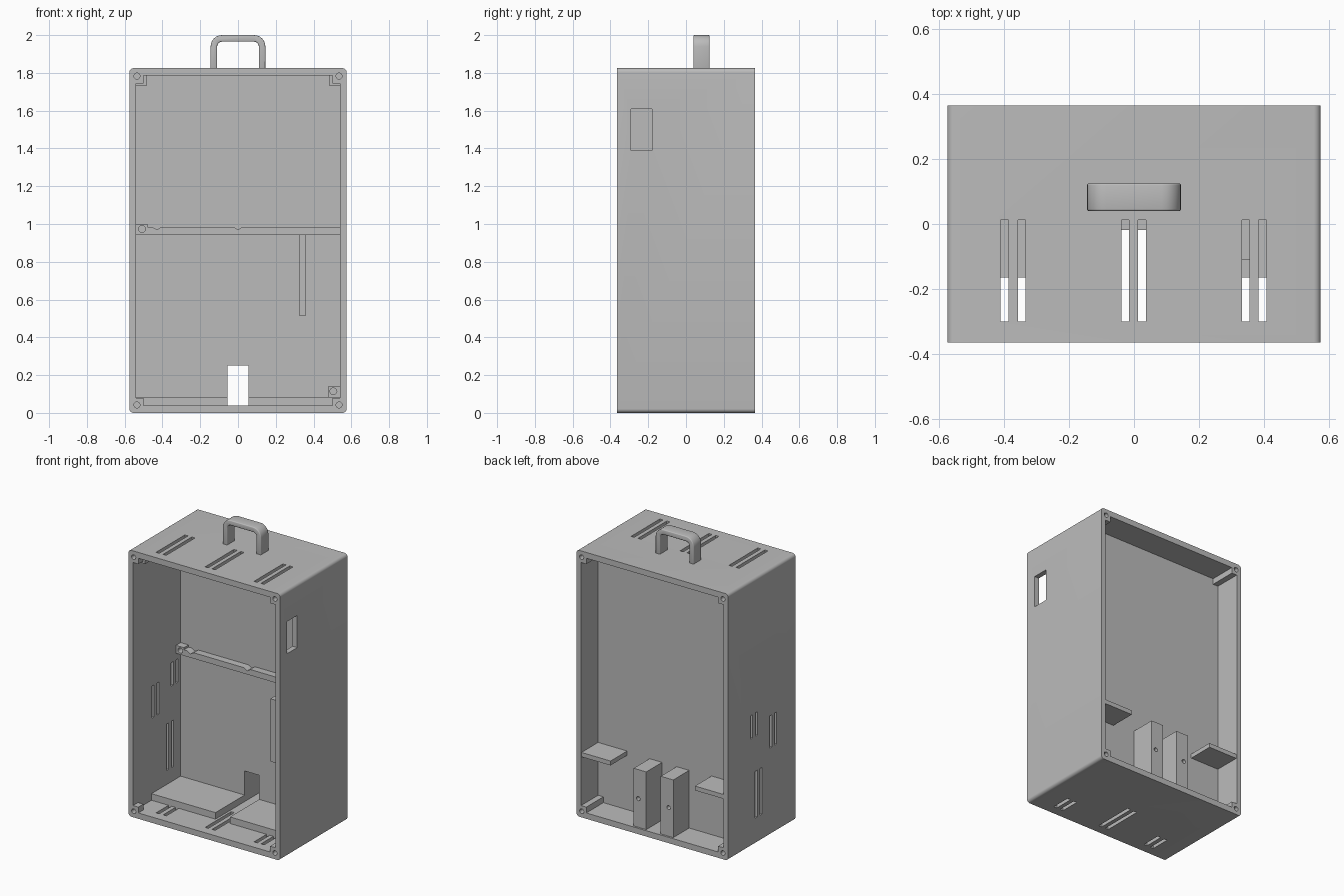
import bpy, bmesh, math

cube = bpy.data.objects.get("Cube")
if cube:
    bpy.data.objects.remove(cube, do_unlink=True)

grey = bpy.data.materials.new("plain_grey")
grey.use_nodes = True
COLOR = (0.5, 0.5, 0.5, 1)
grey.diffuse_color = COLOR
grey.node_tree.nodes["Principled BSDF"].inputs["Base Color"].default_value = COLOR

# Main depths and sizes
FRONT, BACK = -0.365, 0.365
PANEL_FRONT, PANEL_BACK = 0.15, 0.18
HALF, TOP, WALL = 0.575, 1.825, 0.04
IN_X, IN_LOW, IN_TOP = HALF - 0.035, WALL, TOP - WALL


def add_prism(bm, pts, y0, y1):
    """Extrude an (x, z) outline along y."""
    face = bm.faces.new([bm.verts.new((x, y0, z)) for x, z in pts])
    new = bmesh.ops.extrude_face_region(bm, geom=[face])["geom"]
    moved = [v for v in new if isinstance(v, bmesh.types.BMVert)]
    bmesh.ops.translate(bm, verts=moved, vec=(0, y1 - y0, 0))


def make(name, prisms):
    bm = bmesh.new()
    for pts, y0, y1 in prisms:
        add_prism(bm, pts, y0, y1)
    bmesh.ops.recalc_face_normals(bm, faces=bm.faces)
    mesh = bpy.data.meshes.new(name)
    bm.to_mesh(mesh)
    bm.free()
    mesh.materials.append(grey)
    obj = bpy.data.objects.new(name, mesh)
    bpy.context.collection.objects.link(obj)
    return obj


def rect(x0, x1, z0, z1):
    return [(x0, z0), (x1, z0), (x1, z1), (x0, z1)]


def arc(cx, cz, r, a0, a1, n=6):
    return [(cx + r * math.cos(math.radians(a0 + (a1 - a0) * i / n)),
             cz + r * math.sin(math.radians(a0 + (a1 - a0) * i / n)))
            for i in range(n + 1)]


def circle(cx, cz, r):
    return arc(cx, cz, r, 0, 360, 20)[:-1]


def bake(obj):
    """Replace the mesh with its modified version."""
    deps = bpy.context.evaluated_depsgraph_get()
    mesh = bpy.data.meshes.new_from_object(obj.evaluated_get(deps))
    obj.modifiers.clear()
    obj.data = mesh


def cut(obj, prisms):
    cutter = make("cutter", prisms)
    cutter.hide_render = True
    mod = obj.modifiers.new("cut", "BOOLEAN")
    mod.operation, mod.solver, mod.object = "DIFFERENCE", "EXACT", cutter
    bake(obj)
    bpy.data.objects.remove(cutter, do_unlink=True)


def smooth(obj):
    bpy.ops.object.select_all(action="DESELECT")
    obj.select_set(True)
    bpy.context.view_layer.objects.active = obj
    bpy.ops.object.shade_smooth_by_angle(angle=math.radians(35))


def notched(b):
    """Cavity outline that leaves a square screw boss in each corner."""
    quarter = [(IN_X, IN_TOP - b), (IN_X - b, IN_TOP - b), (IN_X - b, IN_TOP)]
    mid = (IN_LOW + IN_TOP) / 2
    upper = quarter + [(-x, z) for x, z in reversed(quarter)]
    return upper + [(x, 2 * mid - z) for x, z in reversed(upper)]


# Case with softly rounded long edges
R = 0.022
outline = (arc(HALF - R, TOP - R, R, 0, 90) + arc(R - HALF, TOP - R, R, 90, 180)
           + arc(R - HALF, R, R, 180, 270) + arc(HALF - R, R, R, 270, 360))
case = make("case", [(outline, FRONT, BACK)])

# Front and back compartments, with corner bosses
cut(case, [(notched(0.04), FRONT - 0.1, -0.3), (notched(0.04), PANEL_BACK, BACK + 0.1)])
cut(case, [(rect(-IN_X, IN_X, IN_LOW, IN_TOP), -0.31, PANEL_FRONT)])

# Cable opening in the divider and side window
cut(case, [(rect(-0.055, 0.055, WALL, 0.25), PANEL_FRONT - 0.02, PANEL_BACK + 0.02),
           (rect(0.5, 0.6, 1.39, 1.61), -0.29, -0.18)])

# Vent slots in the top and the floor
slots = []
for x in (-0.399, -0.346, -0.027, 0.025, 0.344, 0.396):
    w = 0.012
    slots.append((rect(x - w, x + w, TOP - 0.06, TOP + 0.1), -0.3, 0.012))
    end = -0.018 if abs(x) < 0.1 else -0.165
    slots.append((rect(x - w, x + w, -0.1, WALL + 0.02), -0.3, end))

# Paired vent slots in one side wall
for y, z0, z1 in ((0.085, 0.74, 0.9), (-0.122, 0.6, 0.82), (0.035, 0.18, 0.5)):
    for s in (-1, 1):
        yc = y + s * 0.026
        slots.append((rect(-0.6, -0.52, z0, z1), yc - 0.012, yc + 0.012))
cut(case, slots)

# Screw holes at the corners of both rims
holes = []
for x in (-0.535, 0.535):
    for z in (0.042, TOP - 0.042):
        holes.append((circle(x, z, 0.016), FRONT - 0.05, FRONT + 0.05))
        holes.append((circle(x, z, 0.016), BACK - 0.05, BACK + 0.05))
cut(case, holes)
smooth(case)

# Thicker supports behind the upper front bosses
for side, s in (("left", 1), ("right", -1)):
    xs = sorted((s * IN_X, s * (IN_X - 0.055)))
    make(side + "_boss_support", [(rect(*xs, IN_TOP - 0.055, IN_TOP), -0.312, -0.25)])

    # Floor plate, rear shelf and rear post on each side
    xs = sorted((s * 0.055, s * IN_X))
    make(side + "_floor_plate", [(rect(*xs, WALL, 0.085), -0.165, PANEL_FRONT)])
    xs = sorted((s * 0.32, s * IN_X))
    make(side + "_rear_shelf", [(rect(*xs, 0.412, 0.442), PANEL_BACK, 0.36)])
    xs = sorted((s * 0.055, s * 0.15))
    post = make(side + "_rear_post", [(rect(*xs, WALL, 0.435), PANEL_BACK, 0.352)])
    cut(post, [(circle(s * 0.115, 0.236, 0.014), 0.29, 0.4)])
    smooth(post)

# Notched rail across the divider
rail = [(-IN_X, 0.945), (IN_X, 0.945), (IN_X, 0.985)]
for x in (0, -0.43):
    rail += [(x + 0.025, 0.985), (x, 0.97), (x - 0.025, 0.985)]
rail += [(-0.48, 0.985), (-0.48, 1.0), (-IN_X, 1.0)]
mid_rail = make("mid_rail", [(rail, 0.1, PANEL_FRONT)])
cut(mid_rail, [(circle(-0.508, 0.973, 0.018), 0.05, 0.14)])
smooth(mid_rail)

# Lower mounting block and vertical fin
block = make("mounting_block", [(rect(0.48, IN_X, 0.085, 0.143), 0.1, PANEL_FRONT)])
cut(block, [(circle(0.505, 0.114, 0.018), 0.05, 0.14)])
smooth(block)
make("vertical_fin", [(rect(0.322, 0.36, 0.515, 0.945), -0.11, PANEL_FRONT)])

# Carrying handle
grip = ([(0.145, TOP - 0.01)] + arc(0.085, 1.94, 0.06, 0, 90) + arc(-0.085, 1.94, 0.06, 90, 180)
        + [(-0.145, TOP - 0.01), (-0.11, TOP - 0.01)]
        + arc(-0.085, 1.94, 0.025, 180, 90) + arc(0.085, 1.94, 0.025, 90, 0)
        + [(0.11, TOP - 0.01)])
handle = make("handle", [(grip, 0.04, 0.125)])
bevel = handle.modifiers.new("soft_edges", "BEVEL")
bevel.width, bevel.segments = 0.006, 3
bevel.limit_method, bevel.angle_limit = "ANGLE", math.radians(50)
bake(handle)
smooth(handle)
